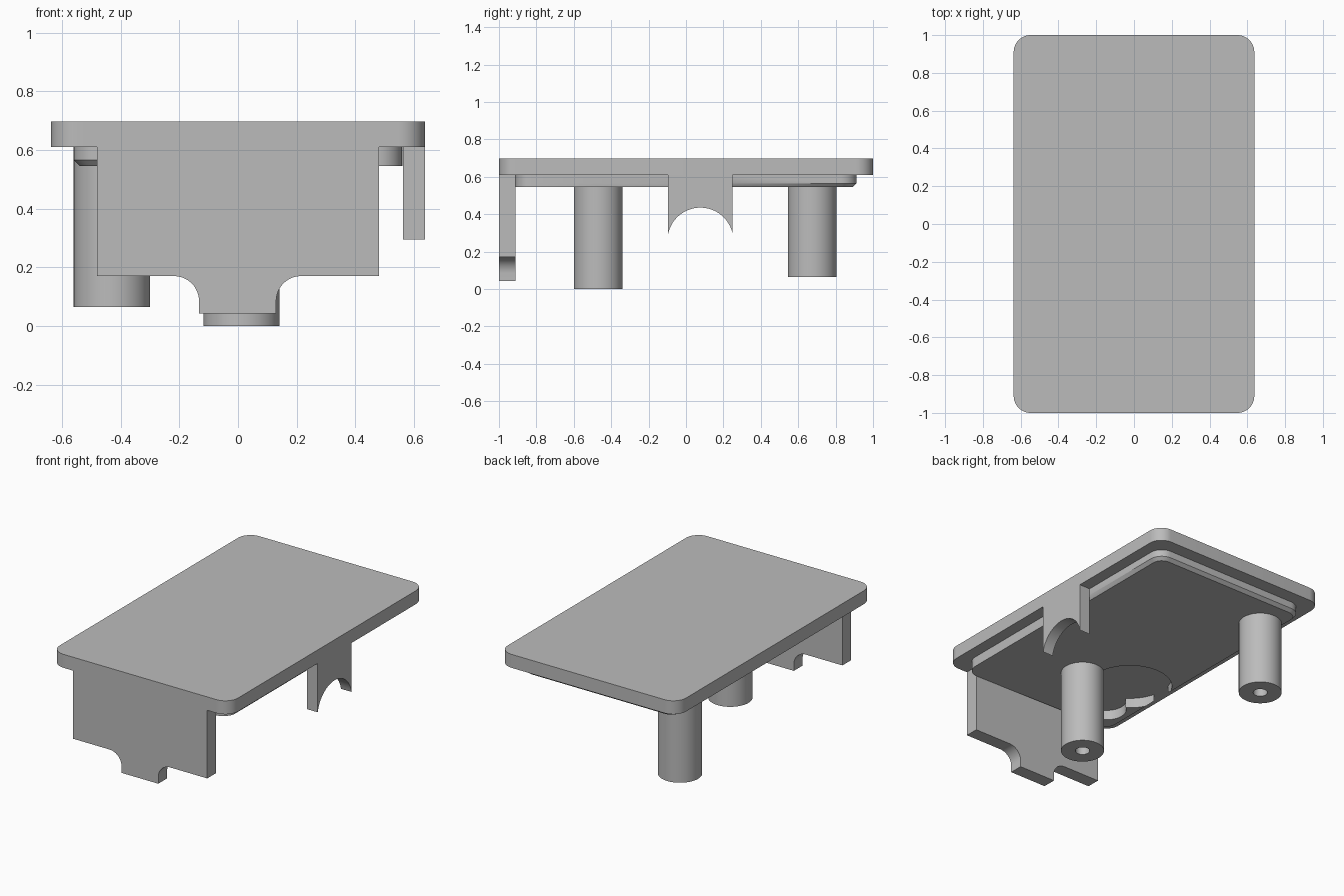
import bpy, bmesh
from math import sin, cos, pi, radians, asin
from mathutils import Vector

cube = bpy.data.objects.get("Cube")
if cube:
    bpy.data.objects.remove(cube)

grey = bpy.data.materials.new("matte_grey")
grey.use_nodes = True
grey.diffuse_color = (0.5, 0.5, 0.5, 1)
grey.node_tree.nodes["Principled BSDF"].inputs["Base Color"].default_value = (0.5, 0.5, 0.5, 1)


def loft(name, rings):
    """Closed solid through matching rings of 3D points."""
    bm = bmesh.new()
    loops = [[bm.verts.new(p) for p in ring] for ring in rings]
    n = len(loops[0])
    for a, b in zip(loops, loops[1:]):
        for i in range(n):
            j = (i + 1) % n
            bm.faces.new((a[i], a[j], b[j], b[i]))
    bm.faces.new(loops[0])
    bm.faces.new(loops[-1])
    bmesh.ops.recalc_face_normals(bm, faces=bm.faces)
    mesh = bpy.data.meshes.new(name)
    bm.to_mesh(mesh)
    bm.free()
    mesh.materials.append(grey)
    ob = bpy.data.objects.new(name, mesh)
    bpy.context.collection.objects.link(ob)
    return ob


def arc(cx, cy, r, start, end, steps=12):
    angles = [radians(start + (end - start) * i / steps) for i in range(steps + 1)]
    return [(cx + r * cos(a), cy + r * sin(a)) for a in angles]


def rounded_rect(hx, hy, r, inset=0):
    """Counter-clockwise outline with spare points on the +x and front edges."""
    r2, cx, cy = r - inset, hx - r, hy - r
    pts = arc(-cx, -cy, r2, 180, 270)
    pts += [(-cx + 0.02, inset - hy), (cx - 0.02, inset - hy)]
    pts += arc(cx, -cy, r2, 270, 360)
    pts += [(hx - inset, 0.04), (hx - inset, 0.12)]
    return pts + arc(cx, cy, r2, 0, 90) + arc(-cx, cy, r2, 90, 180)


def at_z(pts, z):
    return [(x, y, z) for x, y in pts]


def cylinder(name, x, y, r, z0, z1, steps=48):
    pts = arc(x, y, r, 0, 360, steps)[:-1]
    return loft(name, [at_z(pts, z0), at_z(pts, z1)])


def cut(ob, cutter):
    cutter.hide_render = True
    cutter.hide_set(True)
    mod = ob.modifiers.new("cut", "BOOLEAN")
    mod.operation = "DIFFERENCE"
    mod.solver = "EXACT"
    mod.object = cutter


def smooth(ob):
    bpy.ops.object.select_all(action="DESELECT")
    ob.select_set(True)
    bpy.context.view_layer.objects.active = ob
    for mod in list(ob.modifiers):
        bpy.ops.object.modifier_apply(modifier=mod.name)
    bpy.ops.object.shade_smooth_by_angle(angle=radians(30))


UNDER, LIP = 0.61, 0.545

# Top plate
outline = rounded_rect(0.637, 1.0, 0.09)
plate = loft("top_plate", [at_z(outline, UNDER), at_z(outline, 0.697)])
smooth(plate)

# Inner lip, chamfered except along the front right stretch
outer = rounded_rect(0.56, 0.912, 0.085)
inner = rounded_rect(0.56, 0.912, 0.085, 0.02)
bottom = [i if (o[1] > 0.1 or o[0] < -0.4) else o for o, i in zip(outer, inner)]
lip = loft("inner_lip", [at_z(outer, UNDER), at_z(outer, LIP + 0.02), at_z(bottom, LIP)])

# Round pockets through the lip
pockets = [(-0.314, -0.414, 0.255), (-0.386, -0.72, 0.12)]
for i, (x, y, r) in enumerate(pockets):
    cut(lip, cylinder(f"pocket_cutter_{i}", x, y, r, LIP - 0.1, UNDER + 0.05))
smooth(lip)

# Hollow screw posts
for name, x, y, z in [("front_post", 0.012, -0.47, 0.0), ("back_post", -0.43, 0.675, 0.065)]:
    post = cylinder(name, x, y, 0.13, z, UNDER)
    cut(post, cylinder(name + "_bore_cutter", x, y, 0.043, z - 0.1, UNDER - 0.05, 32))
    smooth(post)

# Front panel with a tongue between two coves
cove = 0.085
profile = [(-0.48, UNDER), (-0.48, 0.17)]
profile += arc(-0.133 - cove, 0.17 - cove, cove, 90, 0)
profile += [(-0.133, 0.042), (0.13, 0.042)]
profile += arc(0.13 + cove, 0.17 - cove, cove, 180, 90)
profile += [(0.48, 0.17), (0.48, UNDER)]
panel = loft("front_panel", [[(x, y, z) for x, z in profile] for y in (-1.0, -0.912)])
smooth(panel)

# Side tab with an arched lower edge
mid, half, rad = 0.077, 0.1725, 0.176
lift = 90 - asin(half / rad) * 180 / pi
profile = [(mid + half, UNDER), (mid - half, UNDER)]
profile += arc(mid, 0.435 - rad, rad, 180 - lift, lift, 32)
tab = loft("side_tab", [[(x, y, z) for y, z in profile] for x in (0.562, 0.637)])
smooth(tab)

# Remove the used cutters
for ob in list(bpy.data.objects):
    if "cutter" in ob.name:
        bpy.data.objects.remove(ob)
